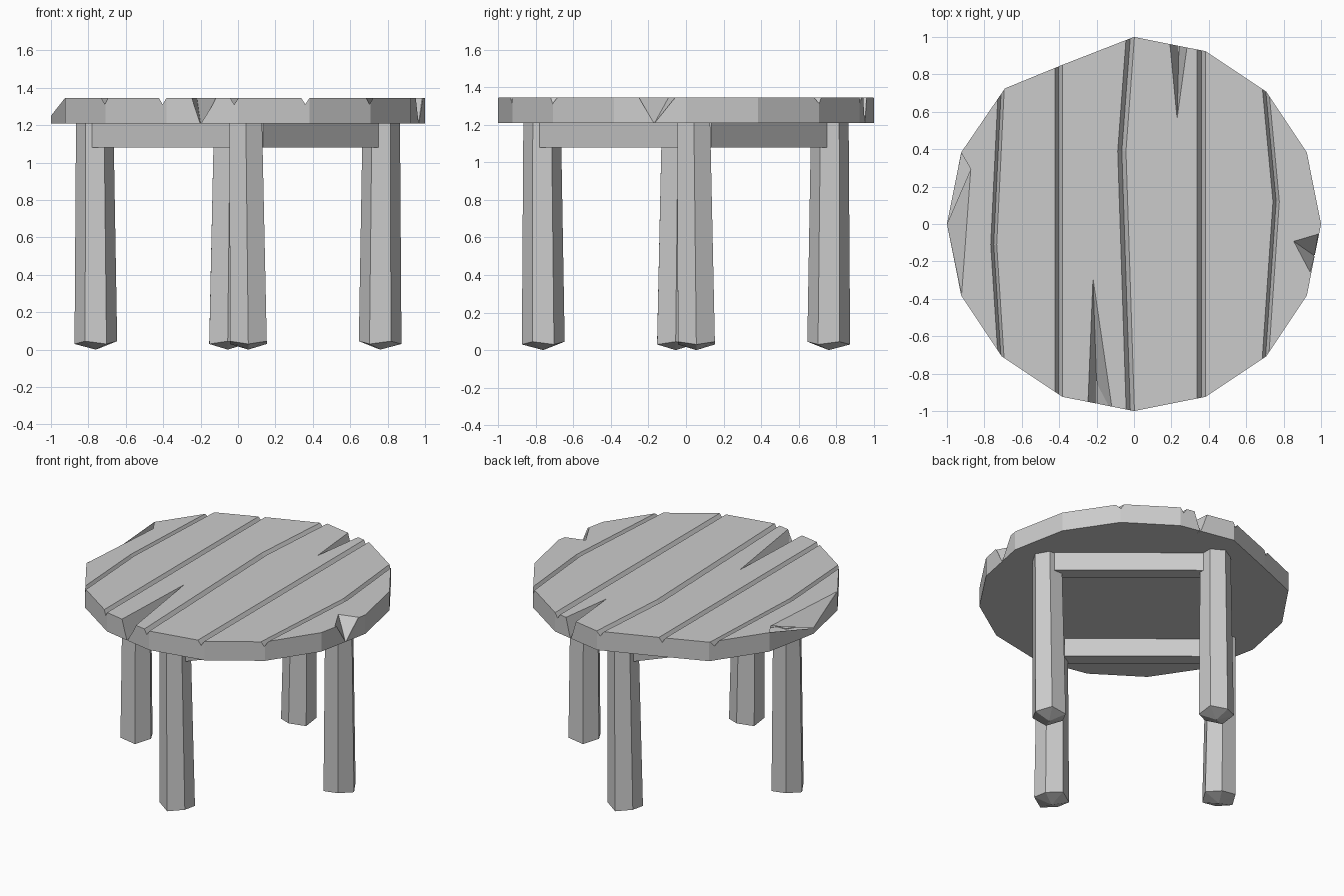
import bpy, bmesh, math
from mathutils import Vector, Matrix

if "Cube" in bpy.data.objects:
    bpy.data.objects.remove(bpy.data.objects["Cube"])

BOTTOM, TOP = 1.21, 1.345


def finish(bm, name):
    bmesh.ops.recalc_face_normals(bm, faces=bm.faces)
    me = bpy.data.meshes.new(name)
    bm.to_mesh(me)
    bm.free()
    ob = bpy.data.objects.new(name, me)
    bpy.context.collection.objects.link(ob)
    return ob


def loft(bm, rings):
    """Skin equal-length rings of points and cap both ends."""
    rows = [[bm.verts.new(p) for p in r] for r in rings]
    n = len(rows[0])
    for a, b in zip(rows, rows[1:]):
        for i in range(n):
            j = (i + 1) % n
            bm.faces.new((a[i], a[j], b[j], b[i]))
    bm.faces.new(rows[0])
    bm.faces.new(rows[-1])
    return rows


def hull(bm, pts):
    vs = [bm.verts.new(p) for p in pts]
    bmesh.ops.convex_hull(bm, input=vs)


# Tabletop: 16-sided slab, one corner worn inwards
outline = [(math.cos(math.tau * i / 16), math.sin(math.tau * i / 16)) for i in range(16)]
outline[5] = (-0.385, 0.85)
outline[6] = (-0.69, 0.725)
bm = bmesh.new()
loft(bm, [[(x, y, z) for x, y in outline] for z in (BOTTOM, TOP)])
tabletop = finish(bm, "tabletop")

# Cutter: plank grooves
bm = bmesh.new()
grooves = [
    ([(-0.708, 0.76), (-0.75, -0.11), (-0.708, -0.76)], 0.016),
    ([(-0.403, 1.1), (-0.403, -1.1)], 0.02),
    ([(-0.016, 1.05), (-0.065, 0.39), (-0.018, -1.05)], 0.022),
    ([(0.36, 1.1), (0.36, -1.1)], 0.022),
    ([(0.70, 0.76), (0.76, 0.12), (0.70, -0.76)], 0.017),
]
for path, w in grooves:
    k = w * 1.3
    loft(bm, [[(x - k, y, TOP + 0.01), (x + k, y, TOP + 0.01), (x, y, TOP - 0.034)]
              for x, y in path])

# Cutter: front crack, back crack, right chip, worn left edge
hull(bm, [(-0.25, -1.02, 1.35), (-0.11, -1.02, 1.35), (-0.22, -0.27, 1.35),
          (-0.2, -1.02, 1.205), (-0.2, -0.85, 1.205)])
hull(bm, [(0.185, 1.02, 1.35), (0.295, 1.02, 1.35), (0.23, 0.55, 1.35),
          (0.24, 1.02, 1.205), (0.24, 0.93, 1.205)])
hull(bm, [(0.985, -0.05, 1.35), (0.85, -0.09, 1.35), (0.94, -0.26, 1.35),
          (1.1, -0.15, 1.35), (0.945, -0.15, 1.3), (0.965, -0.17, 1.205)])
hull(bm, [(-0.92, -0.385, 1.347), (-0.87, 0.3, 1.347), (-0.92, 0.385, 1.347),
          (-1.0, 0, 1.25), (-1.15, 0, 1.25), (-1.15, 0, 1.4)])
cutter = finish(bm, "groove_cutter")
cutter.hide_render = True

mod = tabletop.modifiers.new("grooves", 'BOOLEAN')
mod.operation = 'DIFFERENCE'
mod.solver = 'EXACT'
mod.object = cutter
bpy.context.view_layer.objects.active = tabletop
bpy.ops.object.modifier_apply(modifier=mod.name)
bpy.data.objects.remove(cutter)


def hexagon(cx, cy, z, r, uneven=0.0):
    return [(cx + r * math.cos(math.pi / 6 + i * math.pi / 3),
             cy + r * math.sin(math.pi / 6 + i * math.pi / 3),
             z + uneven * (i % 2)) for i in range(6)]


for i, side in enumerate(("front", "right", "back", "left")):
    turn = Matrix.Rotation(i * math.pi / 2, 4, 'Z')

    # Tapered hexagonal leg with a blunt pointed foot
    bm = bmesh.new()
    rows = loft(bm, [hexagon(0.055, -0.76, 0.03, 0.114, 0.015),
                     hexagon(0.042, -0.766, BOTTOM + 0.005, 0.1)])
    foot = next(f for f in bm.faces if set(f.verts) == set(rows[0]))
    tip = bmesh.ops.poke(bm, faces=[foot])["verts"][0]
    tip.co.z = 0
    bm.transform(turn)
    finish(bm, side + "_leg")

    # Apron board from this leg to the next, overlapping one leg
    a, b = Vector((-0.78, -0.135, 0)), Vector((-0.045, -0.75, 0))
    d = (b - a).normalized()
    inward = Vector((-d.y, d.x, 0)) * 0.1
    bm = bmesh.new()
    loft(bm, [[p + Vector((0, 0, z)) for p in (a, b, b + inward, a + inward)]
              for z in (1.08, BOTTOM + 0.003)])
    bm.transform(turn)
    finish(bm, side + "_apron")
